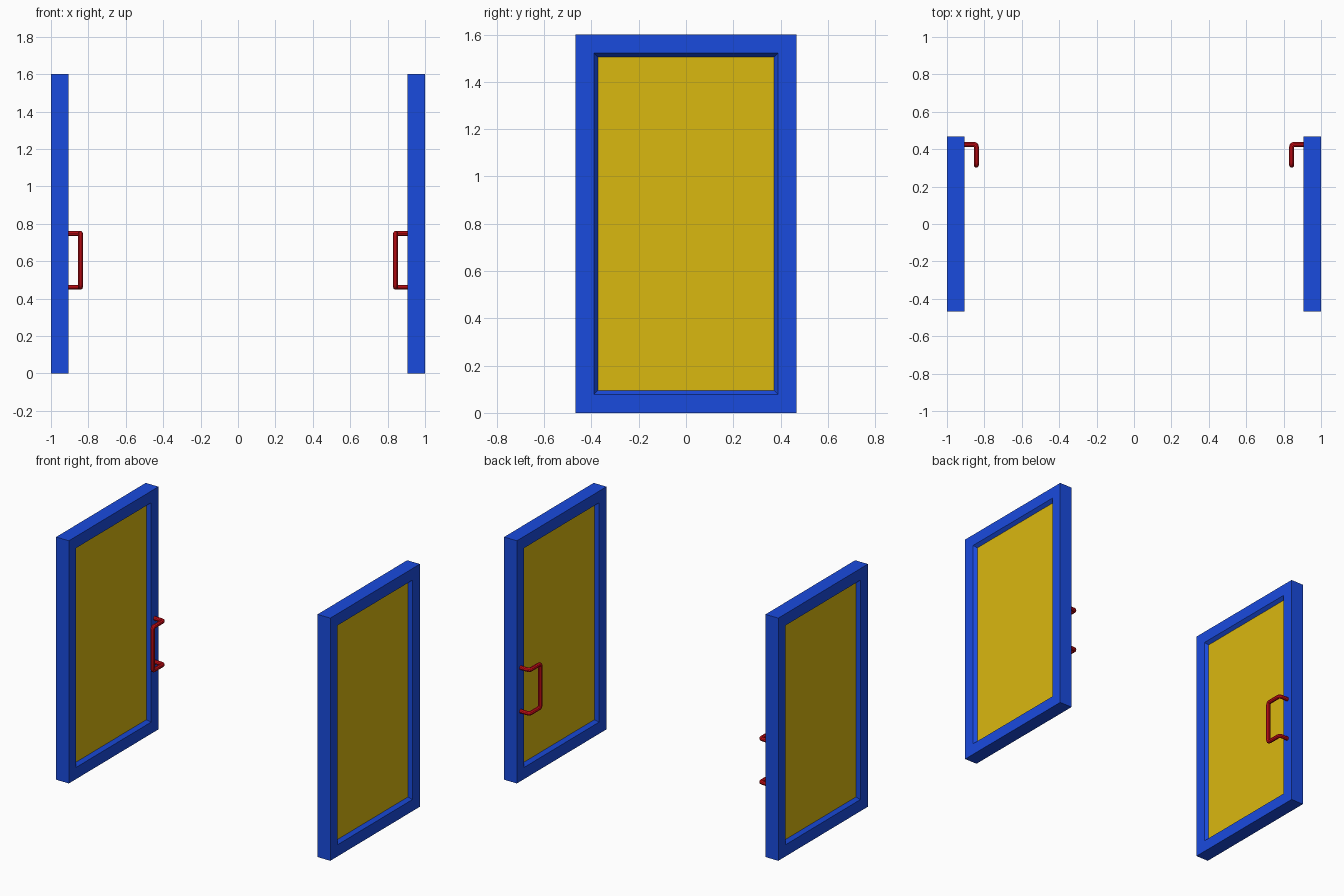
import bpy, bmesh
from mathutils import Vector

if "Cube" in bpy.data.objects:
    bpy.data.objects.remove(bpy.data.objects["Cube"])

X_OUT, X_IN = 1.0, 0.907      # outer and inner faces of each door
HALF_W, HEIGHT = 0.467, 1.6
RECESS = 0.022                # depth of the panel below the frame faces
LIP, EDGE = 0.077, 0.094      # frame width at the face and at the panel


def material(name, color):
    m = bpy.data.materials.new(name)
    m.diffuse_color = color
    m.use_nodes = True
    m.node_tree.nodes["Principled BSDF"].inputs["Base Color"].default_value = m.diffuse_color
    return m


blue = material("frame_blue", (0.01, 0.07, 0.73, 1))
yellow = material("panel_yellow", (0.7, 0.48, 0.005, 1))
red = material("handle_red", (0.75, 0.005, 0.01, 1))


def add_mesh(name, bm, mat):
    bmesh.ops.recalc_face_normals(bm, faces=bm.faces)
    me = bpy.data.meshes.new(name)
    bm.to_mesh(me)
    bm.free()
    me.materials.append(mat)
    ob = bpy.data.objects.new(name, me)
    bpy.context.collection.objects.link(ob)
    return ob


def rect(bm, x, m):
    """Rectangle of vertices inset by margin m from the door outline."""
    y = HALF_W - m
    return [bm.verts.new((x, a, b)) for a, b in
            ((-y, m), (y, m), (y, HEIGHT - m), (-y, HEIGHT - m))]


def bridge(bm, a, b):
    for i in range(4):
        j = (i + 1) % 4
        bm.faces.new((a[i], a[j], b[j], b[i]))


def round_path(points, r):
    """Replace each inner corner by a short arc."""
    pts = [Vector(p) for p in points]
    out = [pts[0]]
    for a, p, b in zip(pts, pts[1:], pts[2:]):
        s = p + (a - p).normalized() * r
        e = p + (b - p).normalized() * r
        for k in range(5):
            t = k / 4
            out.append(s * (1 - t) ** 2 + p * 2 * t * (1 - t) + e * t * t)
    return out + [pts[-1]]


for side, s in (("left", -1), ("right", 1)):
    # Frame: closed profile carried around the door outline
    bm = bmesh.new()
    profile = [(X_OUT, 0), (X_OUT, LIP), (X_OUT - RECESS, EDGE),
               (X_IN + RECESS, EDGE), (X_IN, LIP), (X_IN, 0)]
    rings = [rect(bm, s * x, m) for x, m in profile]
    for i, ring in enumerate(rings):
        bridge(bm, ring, rings[(i + 1) % len(rings)])
    add_mesh(side + "_door_frame", bm, blue)

    # Recessed panel
    bm = bmesh.new()
    a = rect(bm, s * (X_OUT - RECESS), EDGE)
    b = rect(bm, s * (X_IN + RECESS), EDGE)
    bridge(bm, a, b)
    bm.faces.new(a)
    bm.faces.new(b)
    add_mesh(side + "_door_panel", bm, yellow)

    # Offset pull handle on the inner face
    x0, x1, y0, y1, z0, z1 = s * 0.912, s * 0.843, 0.426, 0.315, 0.461, 0.748
    path = round_path([(x0, y0, z1), (x1, y0, z1), (x1, y1, z1),
                       (x1, y1, z0), (x1, y0, z0), (x0, y0, z0)], 0.016)
    cu = bpy.data.curves.new(side + "_handle", "CURVE")
    cu.dimensions = "3D"
    cu.bevel_depth = 0.0135
    cu.bevel_resolution = 3
    cu.use_fill_caps = True
    sp = cu.splines.new("POLY")
    sp.points.add(len(path) - 1)
    for q, p in zip(sp.points, path):
        q.co = (*p, 1)
    cu.materials.append(red)
    ob = bpy.data.objects.new(side + "_handle", cu)
    bpy.context.collection.objects.link(ob)
    bpy.ops.object.select_all(action="DESELECT")
    ob.select_set(True)
    bpy.context.view_layer.objects.active = ob
    bpy.ops.object.convert(target="MESH")
    bpy.ops.object.shade_smooth_by_angle()
